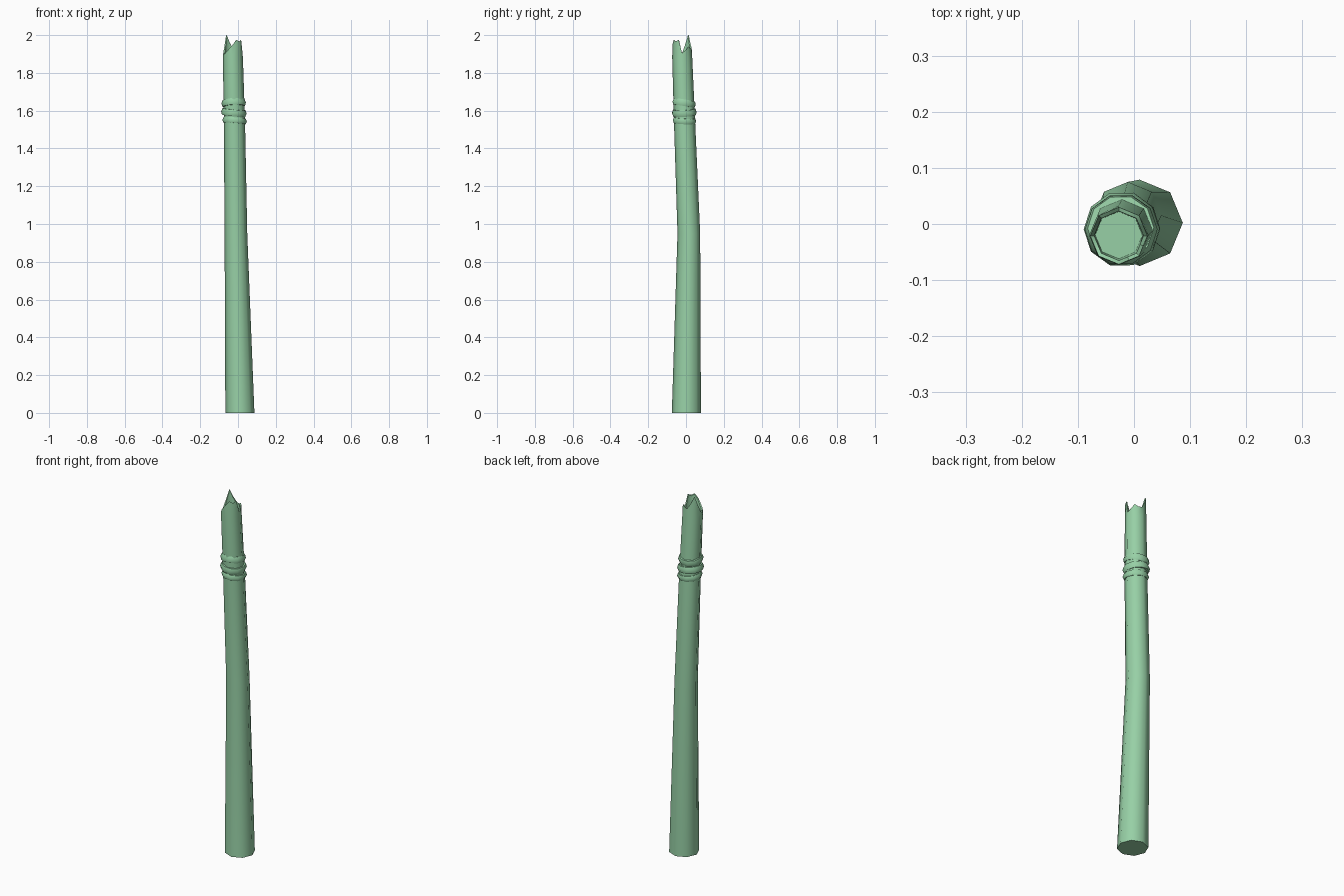
import bpy, bmesh, math
from mathutils import Vector, Matrix

cube = bpy.data.objects.get("Cube")
if cube:
    bpy.data.objects.remove(cube, do_unlink=True)

green = bpy.data.materials.new("pale green")
green.use_nodes = True
colour = (0.31, 0.63, 0.38, 1)
green.diffuse_color = colour
green.node_tree.nodes["Principled BSDF"].inputs["Base Color"].default_value = colour


def finish(name, bm, angle):
    bmesh.ops.recalc_face_normals(bm, faces=bm.faces)
    mesh = bpy.data.meshes.new(name)
    bm.to_mesh(mesh)
    bm.free()
    mesh.materials.append(green)
    obj = bpy.data.objects.new(name, mesh)
    bpy.context.collection.objects.link(obj)
    bpy.ops.object.select_all(action="DESELECT")
    obj.select_set(True)
    bpy.context.view_layer.objects.active = obj
    bpy.ops.object.shade_smooth_by_angle(angle=math.radians(angle))
    return obj


def bridge(bm, a, b):
    n = len(a)
    for i in range(n):
        j = (i + 1) % n
        bm.faces.new((a[i], a[j], b[j], b[i]))


# Shaft: an eight-sided, slightly bent pole with a splintered hollow top
SIDES = 16


def hoop(bm, x, y, radius, heights):
    verts = []
    for i, z in enumerate(heights):
        a = math.tau * i / SIDES
        r = radius * (math.cos(math.pi / 8) if i % 2 else 1)
        verts.append(bm.verts.new((x + r * math.cos(a), y + r * math.sin(a), z)))
    return verts


splinters = [1.905, 1.92, 1.94, 1.93, 1.93, 1.96, 2.0, 1.95,
             1.905, 1.90, 1.91, 1.93, 1.95, 1.975, 1.965, 1.975]
bm = bmesh.new()
sections = [(0.01, 0.002, 0.077, 0), (-0.011, 0.015, 0.06, 0.95),
            (-0.019, -0.008, 0.056, 1.55), (-0.027, -0.02, 0.053, 1.88)]
hoops = [hoop(bm, x, y, r, [z] * SIDES) for x, y, r, z in sections]
hoops.append(hoop(bm, -0.027, -0.021, 0.051, splinters))
hoops.append(hoop(bm, -0.027, -0.021, 0.044, [z - 0.003 for z in splinters]))
hoops.append(hoop(bm, -0.027, -0.02, 0.042, [1.87] * SIDES))
for low, high in zip(hoops, hoops[1:]):
    bridge(bm, low, high)
bm.faces.new(hoops[0])
bm.faces.new(hoops[-1])
finish("shaft", bm, 60)


# Binding: three loosely tilted loops of cord
def cord_loop(name, centre, radius, tilt_x, tilt_y, half_height):
    bm = bmesh.new()
    turn = Matrix.Rotation(tilt_x, 3, "X") @ Matrix.Rotation(tilt_y, 3, "Y")
    rings = []
    for i in range(10):
        a = math.tau * i / 10 + math.pi
        ring = []
        for k in range(6):
            b = math.tau * k / 6
            r = radius + 0.012 * math.cos(b)
            p = Vector((r * math.cos(a), r * math.sin(a), half_height * math.sin(b)))
            ring.append(bm.verts.new(turn @ p + Vector(centre)))
        rings.append(ring)
    for a, b in zip(rings, rings[1:] + rings[:1]):
        bridge(bm, a, b)
    finish(name, bm, 65)


cord_loop("lower_cord", (-0.018, -0.008, 1.547), 0.053, -0.06, 0.08, 0.017)
cord_loop("middle_cord", (-0.022, -0.009, 1.59), 0.056, 0.05, 0.1, 0.02)
cord_loop("upper_cord", (-0.023, -0.01, 1.64), 0.053, -0.17, -0.04, 0.02)
